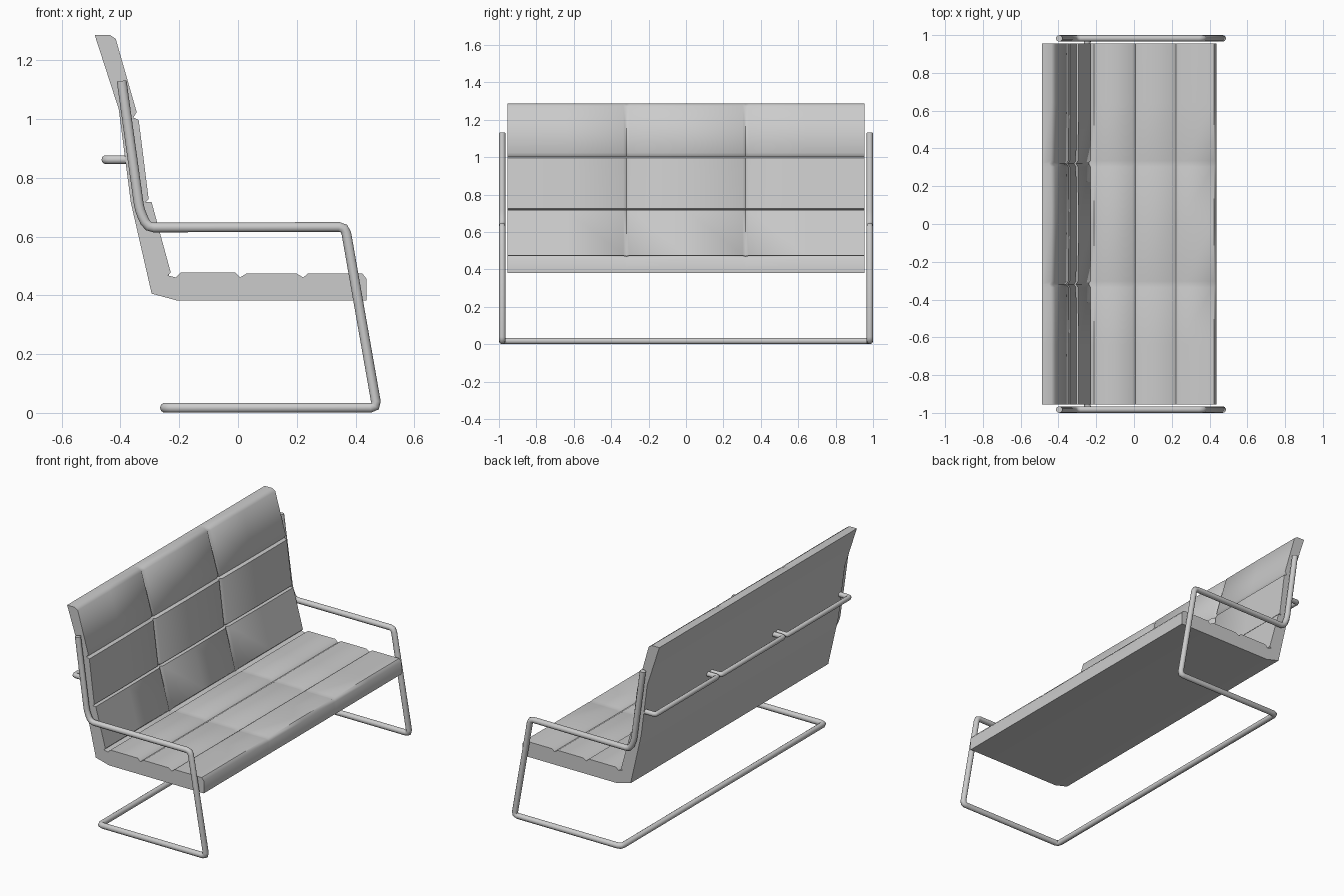
import bpy, bmesh, math
from mathutils import Vector

if "Cube" in bpy.data.objects:
    bpy.data.objects.remove(bpy.data.objects["Cube"])


def finish(ob, angle):
    bpy.ops.object.select_all(action='DESELECT')
    ob.select_set(True)
    bpy.context.view_layer.objects.active = ob
    bpy.ops.object.shade_smooth_by_angle(angle=math.radians(angle))


def tube(name, points, radius, bend=0.03):
    """Round bar through points, each corner cut by a short fillet."""
    pts = [Vector(p) for p in points]
    path = [pts[0]]
    for a, p, b in zip(pts, pts[1:], pts[2:]):
        s = p + (a - p).normalized() * bend
        e = p + (b - p).normalized() * bend
        path += [s * (1 - t) ** 2 + p * 2 * t * (1 - t) + e * t * t for t in (0, 0.5, 1)]
    path.append(pts[-1])
    cu = bpy.data.curves.new(name + "_path", 'CURVE')
    cu.dimensions = '3D'
    cu.bevel_depth = radius
    cu.bevel_resolution = 3
    cu.use_fill_caps = True
    sp = cu.splines.new('POLY')
    sp.points.add(len(path) - 1)
    for q, p in zip(sp.points, path):
        q.co = (*p, 1)
    tmp = bpy.data.objects.new(name + "_tmp", cu)
    bpy.context.collection.objects.link(tmp)
    me = bpy.data.meshes.new_from_object(tmp.evaluated_get(bpy.context.evaluated_depsgraph_get()))
    bpy.data.objects.remove(tmp)
    ob = bpy.data.objects.new(name, me)
    bpy.context.collection.objects.link(ob)
    finish(ob, 50)


# Cantilever frame: one continuous tube, side - rear floor rail - side
R = 0.0175
side = [(-0.396, 1.13), (-0.335, 0.69), (-0.308, 0.631), (0.365, 0.633),
        (0.473, 0.0175), (-0.248, 0.0175)]
Y = 1 - R
tube("frame", [(x, -Y, z) for x, z in side] + [(x, Y, z) for x, z in reversed(side)], R, 0.022)

# Three bracket bars behind the backrest, one per panel
for i in (-1, 0, 1):
    c, h = i * 0.637, 0.302
    tube(f"back_bracket_{i + 2}", [(-0.36, c - h, 0.862), (-0.45, c - h, 0.862),
                                   (-0.45, c + h, 0.862), (-0.36, c + h, 0.862)], 0.015, 0.012)

# Cushion profile (x, z), lofted along y; dx, dz is the tuck at the panel seams
back = [(-0.437, 1.287), (-0.416, 1.273), (-0.345, 1.024), (-0.356, 1.005), (-0.338, 0.997),
        (-0.304, 0.727), (-0.315, 0.718), (-0.294, 0.717), (-0.229, 0.478)]
seat = [(-0.239, 0.468), (-0.212, 0.461), (-0.195, 0.478), (-0.01, 0.478), (0.007, 0.461),
        (0.03, 0.475), (0.198, 0.475), (0.222, 0.461), (0.239, 0.475), (0.423, 0.475), (0.437, 0.457)]
shell = [(0.437, 0.382), (-0.205, 0.382), (-0.294, 0.406), (-0.365, 0.717),
         (-0.406, 1.034), (-0.488, 1.287)]


def section(tuck):
    return ([(x - 0.014 * tuck, z) for x, z in back]
            + [(x, z - (0.005 * tuck if z > 0.465 else 0)) for x, z in seat] + shell)


bm = bmesh.new()
rings = []
for y, tuck in [(-0.955, 0), (-0.64, 0), (-0.335, 0.15), (-0.319, 1), (-0.303, 0.15), (0, 0),
                (0.303, 0.15), (0.319, 1), (0.335, 0.15), (0.64, 0), (0.955, 0)]:
    rings.append([bm.verts.new((x, y, z)) for x, z in section(tuck)])
n = len(rings[0])
for a, b in zip(rings, rings[1:]):
    for k in range(n):
        m = (k + 1) % n
        bm.faces.new((a[k], a[m], b[m], b[k]))
bm.faces.new(rings[0])
bm.faces.new(rings[-1])
bmesh.ops.recalc_face_normals(bm, faces=bm.faces)
mesh = bpy.data.meshes.new("cushion")
bm.to_mesh(mesh)
bm.free()
cushion = bpy.data.objects.new("cushion", mesh)
bpy.context.collection.objects.link(cushion)
finish(cushion, 50)
